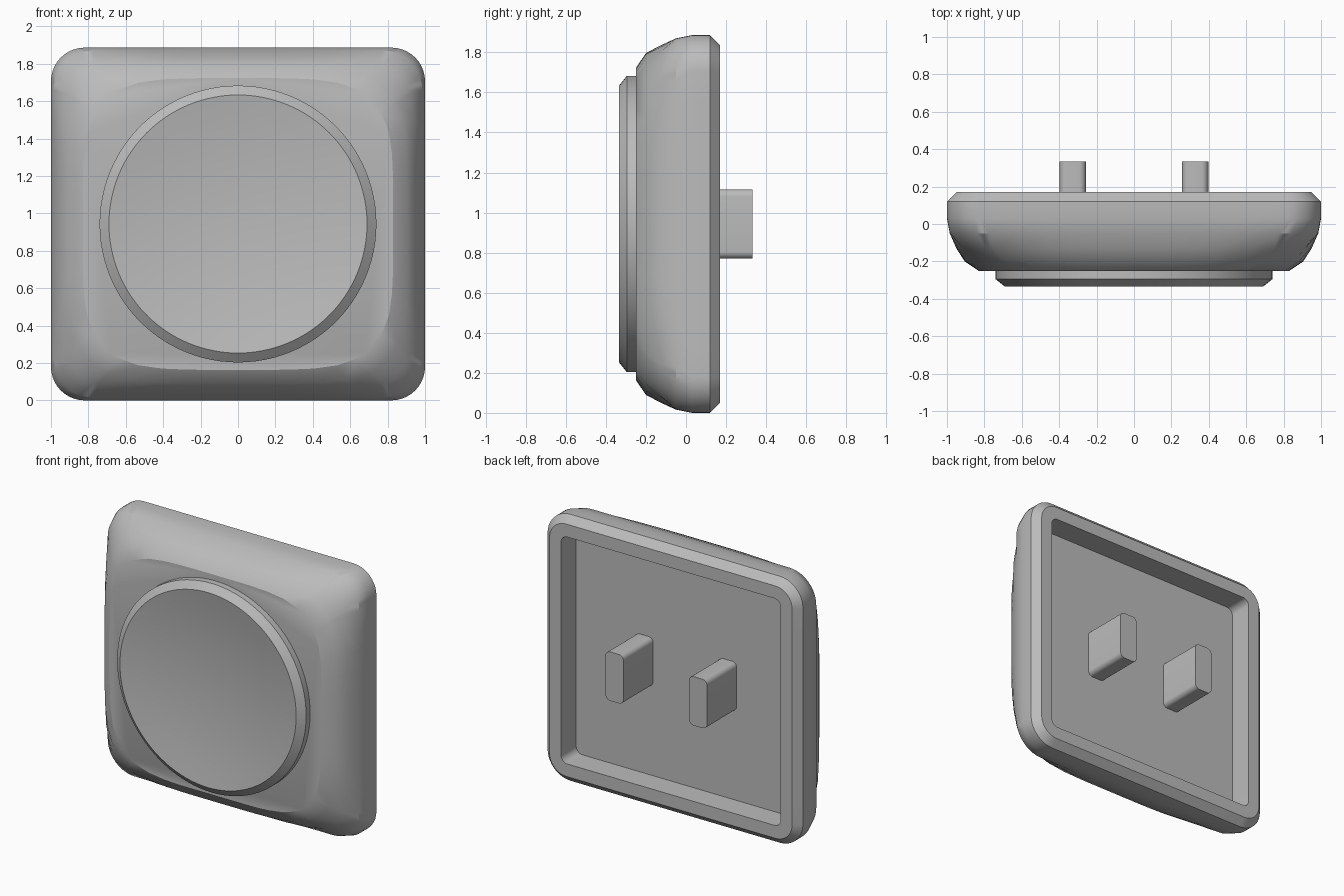
import bpy, bmesh, math

cube = bpy.data.objects.get("Cube")
if cube:
    bpy.data.objects.remove(cube, do_unlink=True)

MID = 0.943  # height of the centre

grey = bpy.data.materials.new("plain_grey")
grey.use_nodes = True
color = (0.5, 0.5, 0.5, 1)
grey.diffuse_color = color
grey.node_tree.nodes["Principled BSDF"].inputs["Base Color"].default_value = color


def rounded_rect(a, b, r, steps=10, side=10):
    """Outline with quarter-round corners and subdivided straight sides."""
    pts = []
    for q, (sx, sz) in enumerate([(1, 1), (-1, 1), (-1, -1), (1, -1)]):
        for i in range(steps + 1):
            t = math.pi / 2 * (q + i / steps)
            pts.append((sx * (a - r) + r * math.cos(t), sz * (b - r) + r * math.sin(t)))
    n, out = steps + 1, []
    for q in range(4):
        out += pts[q * n:(q + 1) * n]
        p0, p1 = pts[q * n + steps], pts[(q + 1) * n % len(pts)]
        for i in range(1, side):
            f = i / side
            out.append((p0[0] + (p1[0] - p0[0]) * f, p0[1] + (p1[1] - p0[1]) * f))
    return out


def soft_square(a, b, power):
    """Superellipse sampled in the same directions as the main outline."""
    out = []
    for x, z in rounded_rect(1.0, MID, 0.18):
        t = math.atan2(z / MID, x)
        c, s = math.cos(t), math.sin(t)
        k = (abs(c) ** power + abs(s) ** power) ** (-1 / power)
        out.append((a * k * c, b * k * s))
    return out


def loft(name, rings, angle, x0=0):
    """Skin a list of (outline, y) rings and cap both ends."""
    bm = bmesh.new()
    loops = [[bm.verts.new((x0 + x, y, MID + z)) for x, z in pts] for pts, y in rings]
    for l0, l1 in zip(loops, loops[1:]):
        for i in range(len(l0)):
            j = (i + 1) % len(l0)
            bm.faces.new((l0[i], l0[j], l1[j], l1[i]))
    bm.faces.new(loops[0])
    bm.faces.new(loops[-1])
    bmesh.ops.recalc_face_normals(bm, faces=bm.faces)
    mesh = bpy.data.meshes.new(name)
    bm.to_mesh(mesh)
    bm.free()
    mesh.materials.append(grey)
    obj = bpy.data.objects.new(name, mesh)
    bpy.context.collection.objects.link(obj)
    bpy.ops.object.select_all(action="DESELECT")
    obj.select_set(True)
    bpy.context.view_layer.objects.active = obj
    bpy.ops.object.shade_smooth_by_angle(angle=math.radians(angle))
    return obj


def circle(r, n=96):
    return [(r * math.cos(2 * math.pi * i / n), r * math.sin(2 * math.pi * i / n)) for i in range(n)]


# Housing: hollow back, chamfered rim, rounded shoulders, flat front
loft("housing", [
    (rounded_rect(0.86, MID - 0.14, 0.05), 0.0),
    (rounded_rect(0.86, MID - 0.14, 0.05), 0.17),
    (rounded_rect(0.95, MID - 0.05, 0.13), 0.17),
    (rounded_rect(1.0, MID, 0.18), 0.12),
    (rounded_rect(1.0, MID, 0.18), 0.03),
    (rounded_rect(0.985, MID - 0.016, 0.21), -0.05),
    (soft_square(0.95, 0.89, 6.5), -0.13),
    (soft_square(0.905, 0.853, 4.8), -0.2),
    (soft_square(0.83, 0.78, 4.5), -0.25),
], 28)

# Round button with chamfered edge and dished face
dish = [(circle(0.69 * f), -0.335 + 0.06 * (1 - f * f)) for f in (0.85, 0.7, 0.55, 0.4, 0.25, 0.1, 0.02)]
loft("button", [(circle(0.74), -0.24), (circle(0.74), -0.295), (circle(0.69), -0.335)] + dish, 28)

# Pair of mounting pegs inside the hollow back
for side, x in (("left", 0.327), ("right", -0.327)):
    outline = rounded_rect(0.07, 0.173, 0.035, 6, 1)
    loft(side + "_peg", [(outline, -0.01), (outline, 0.333)], 30, x)
